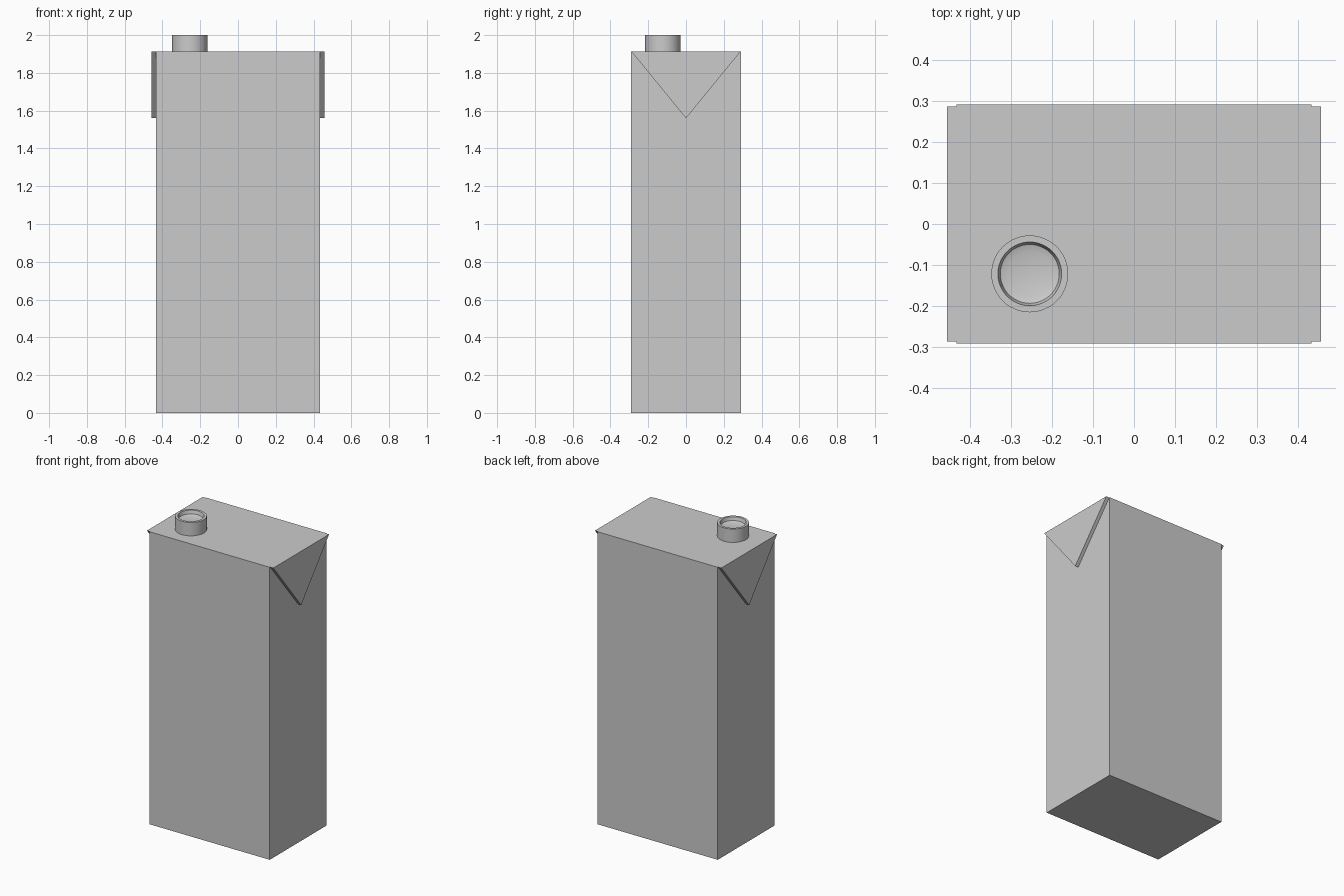
import bpy, bmesh
from math import cos, sin, pi, radians

if "Cube" in bpy.data.objects:
    bpy.data.objects.remove(bpy.data.objects["Cube"])

HX, HY, TOP = 0.434, 0.292, 1.912


def make_object(name, bm):
    bmesh.ops.recalc_face_normals(bm, faces=bm.faces)
    mesh = bpy.data.meshes.new(name)
    bm.to_mesh(mesh)
    bm.free()
    ob = bpy.data.objects.new(name, mesh)
    bpy.context.collection.objects.link(ob)
    return ob


# Carton body
bm = bmesh.new()
bmesh.ops.create_cube(bm, size=1)
bmesh.ops.scale(bm, vec=(2 * HX, 2 * HY, TOP), verts=bm.verts)
bmesh.ops.translate(bm, vec=(0, 0, TOP / 2), verts=bm.verts)
make_object("carton_body", bm)


# Folded triangular ears on both narrow sides
def ear(name, side):
    bm = bmesh.new()
    pts = [(-0.288, TOP), (0.288, TOP), (0, 1.56)]
    face = bm.faces.new([bm.verts.new((side * (HX - 0.002), y, z)) for y, z in pts])
    new = bmesh.ops.extrude_face_region(bm, geom=[face])["geom"]
    verts = [v for v in new if isinstance(v, bmesh.types.BMVert)]
    bmesh.ops.translate(bm, vec=(side * 0.025, 0, 0), verts=verts)
    # keep a closed prism
    if len(bm.faces) < 5:
        bmesh.ops.holes_fill(bm, edges=bm.edges)
    make_object(name, bm)


ear("right_ear", 1)
ear("left_ear", -1)

# Round screw cap with a dished top
SEG = 48
profile = [(0.094, TOP - 0.002), (0.094, 2.0), (0.078, 2.0), (0.072, 1.978), (0.055, 1.972)]
bm = bmesh.new()
rings = [[bm.verts.new((-0.255 + r * cos(2 * pi * i / SEG),
                        -0.122 + r * sin(2 * pi * i / SEG), z)) for i in range(SEG)]
         for r, z in profile]
for a, b in zip(rings, rings[1:]):
    for i in range(SEG):
        j = (i + 1) % SEG
        bm.faces.new((a[i], a[j], b[j], b[i]))
bm.faces.new(rings[0])
bm.faces.new(rings[-1])
cap = make_object("screw_cap", bm)
bpy.context.view_layer.objects.active = cap
cap.select_set(True)
bpy.ops.object.shade_smooth_by_angle(angle=radians(35))
